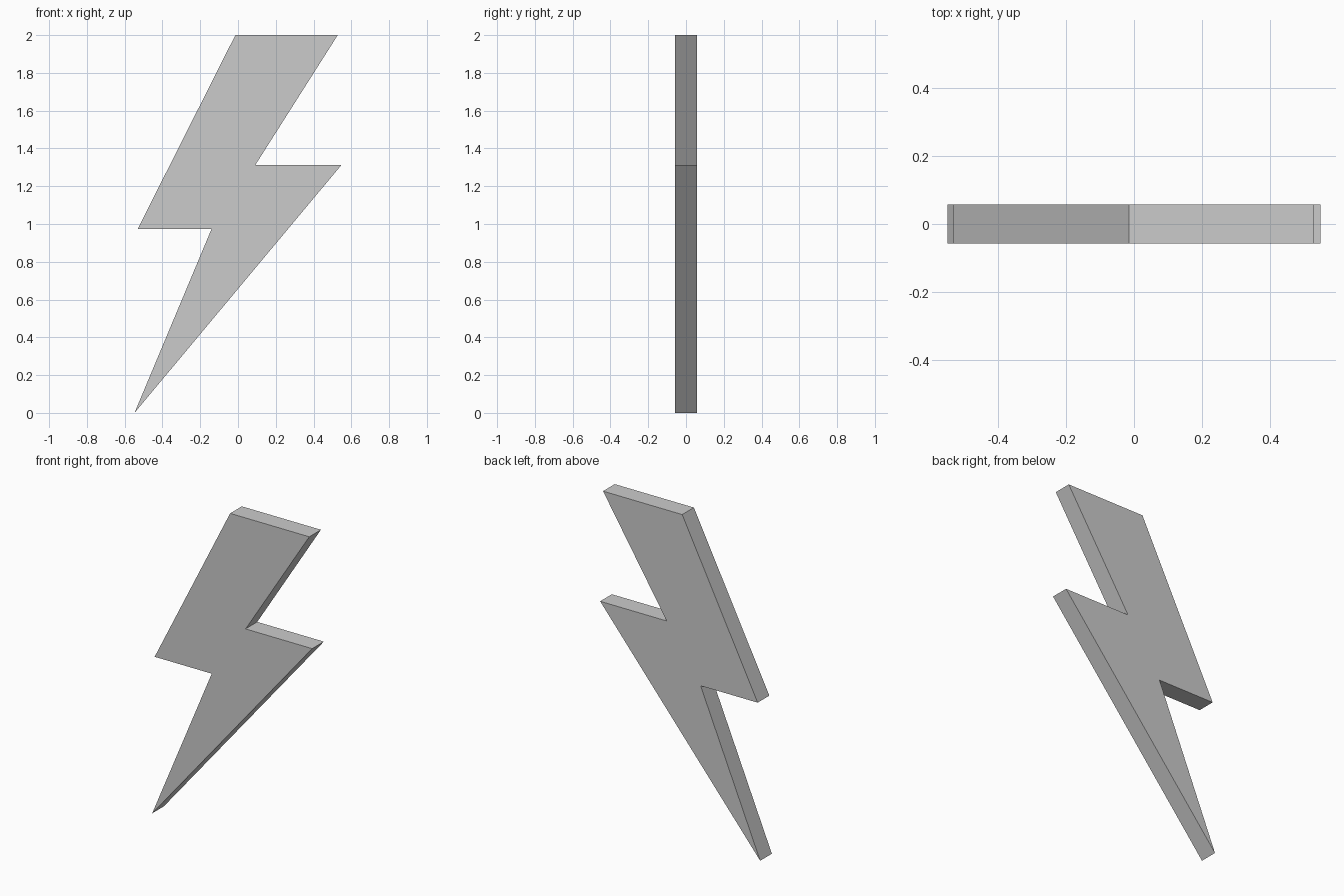
import bpy, bmesh

if "Cube" in bpy.data.objects:
    bpy.data.objects.remove(bpy.data.objects["Cube"])

# Bolt outline in the front plane (x, z)
outline = [(-0.014, 2.0), (-0.531, 0.974), (-0.14, 0.974), (-0.548, 0.0),
           (0.548, 1.313), (0.092, 1.313), (0.528, 2.0)]
half_depth = 0.057

# Extrude the outline from front to back
bm = bmesh.new()
front = bm.faces.new([bm.verts.new((x, -half_depth, z)) for x, z in outline])
extruded = bmesh.ops.extrude_face_region(bm, geom=[front], use_keep_orig=True)
back_verts = [g for g in extruded["geom"] if isinstance(g, bmesh.types.BMVert)]
bmesh.ops.translate(bm, verts=back_verts, vec=(0, 2 * half_depth, 0))
bmesh.ops.recalc_face_normals(bm, faces=bm.faces)

mesh = bpy.data.meshes.new("lightning_bolt")
bm.to_mesh(mesh)
bm.free()
bpy.context.collection.objects.link(bpy.data.objects.new("lightning_bolt", mesh))
